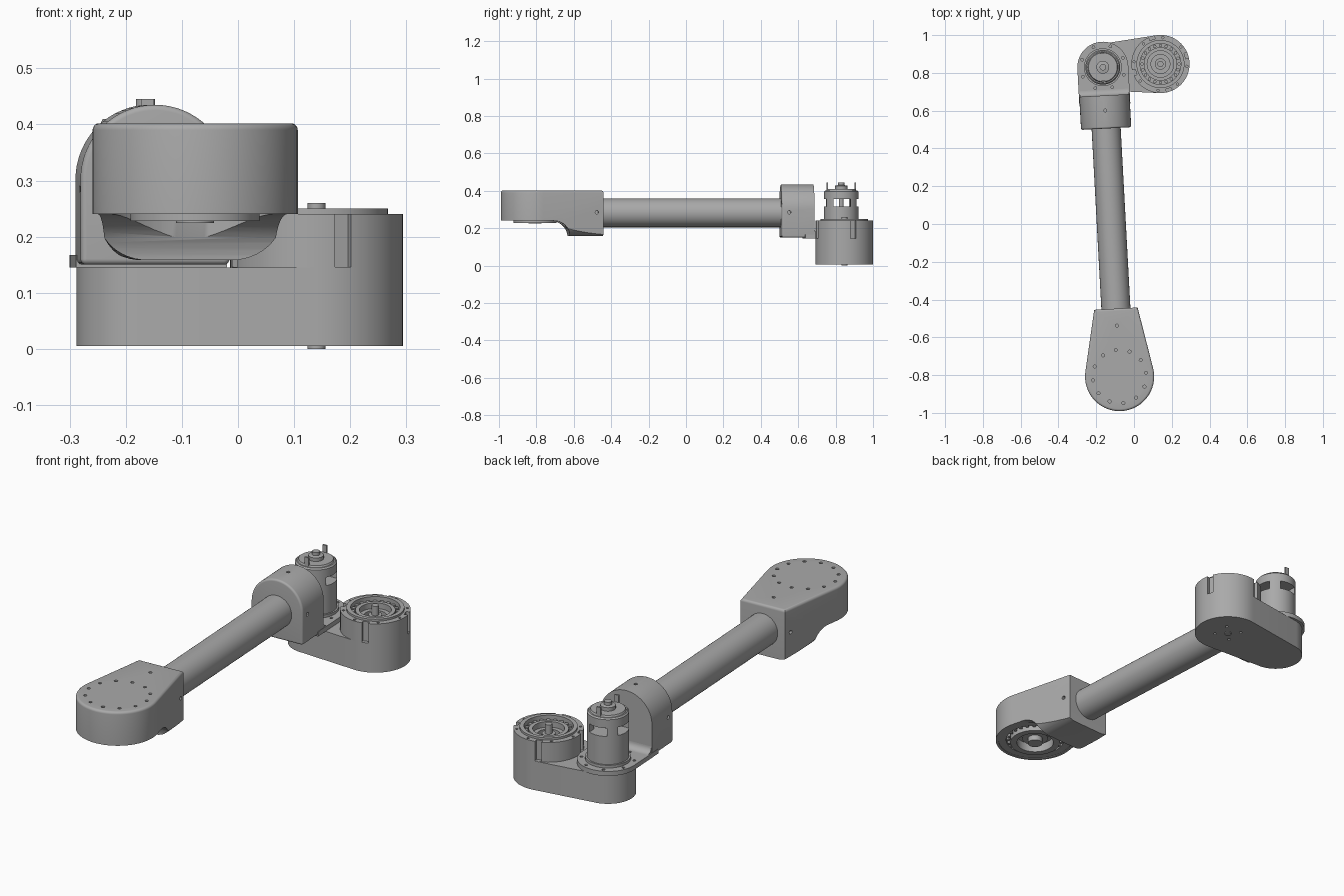
import bpy, bmesh, math
from math import sin, cos, pi, radians
from mathutils import Matrix, Vector
from mathutils.geometry import convex_hull_2d

cube = bpy.data.objects.get("Cube")
if cube:
    bpy.data.objects.remove(cube, do_unlink=True)

grey = bpy.data.materials.new("plain_grey")
grey.use_nodes = True
grey.diffuse_color = (0.4, 0.4, 0.4, 1)
grey.node_tree.nodes["Principled BSDF"].inputs["Base Color"].default_value = (0.4, 0.4, 0.4, 1)

ELBOW = Vector((-0.165, 0.83, 0))   # axis the arm swings on
SHAFT = Vector((0.14, 0.847, 0))    # axis of the base drum
ARM = Matrix.Translation(ELBOW) @ Matrix.Rotation(radians(3.1), 4, "Z")
HEAD_Y = -1.64                      # head axis along the arm


# ---------- helpers ----------
def add(name, bm, matrix=Matrix()):
    bmesh.ops.recalc_face_normals(bm, faces=bm.faces)
    mesh = bpy.data.meshes.new(name)
    bm.to_mesh(mesh)
    bm.free()
    mesh.materials.append(grey)
    ob = bpy.data.objects.new(name, mesh)
    ob.matrix_world = matrix
    bpy.context.collection.objects.link(ob)
    return ob


def select(ob):
    bpy.ops.object.select_all(action="DESELECT")
    ob.select_set(True)
    bpy.context.view_layer.objects.active = ob


def smooth(ob):
    select(ob)
    bpy.ops.object.shade_smooth_by_angle(angle=radians(30))


def boolean(ob, cutter, operation="DIFFERENCE"):
    cutter.hide_render = True
    mod = ob.modifiers.new("cut", "BOOLEAN")
    mod.operation, mod.object, mod.solver = operation, cutter, "EXACT"
    select(ob)
    bpy.ops.object.modifier_apply(modifier=mod.name)
    bpy.data.objects.remove(cutter, do_unlink=True)


def arc(cx, cy, rx, ry, a, b, n=12):
    steps = [radians(a + (b - a) * i / n) for i in range(n + 1)]
    return [(cx + rx * cos(t), cy + ry * sin(t)) for t in steps]


def circle(c, r, n=64):
    return arc(c[0], c[1], r, r, 0, 360 - 360 / n, n - 1)


def hull(points):
    return [points[i] for i in convex_hull_2d([Vector(p) for p in points])]


def prism(name, outline, lo, hi, axis="Z", matrix=Matrix(), rim=None, width=0.0):
    """Extrude an outline along an axis; optionally round the lo or hi rim."""
    place = {"X": lambda p, d: (d, *p), "Y": lambda p, d: (p[0], d, p[1]),
             "Z": lambda p, d: (*p, d)}[axis]
    bm = bmesh.new()
    ends = [[bm.verts.new(place(p, d)) for p in outline] for d in (lo, hi)]
    caps = [bm.faces.new(e) for e in ends]
    for i in range(len(outline)):
        j = (i + 1) % len(outline)
        bm.faces.new((ends[0][i], ends[0][j], ends[1][j], ends[1][i]))
    bmesh.ops.recalc_face_normals(bm, faces=bm.faces)
    if rim is not None:
        bmesh.ops.bevel(bm, geom=list(caps[rim].edges), offset=width, segments=5,
                        profile=0.5, affect="EDGES", clamp_overlap=True)
    return add(name, bm, matrix)


def lathe(name, profile, matrix, n=64):
    bm = bmesh.new()
    verts = [bm.verts.new((r, 0, z)) for r, z in profile]
    edges = [bm.edges.new(pair) for pair in zip(verts, verts[1:])]
    bmesh.ops.spin(bm, geom=verts + edges, axis=(0, 0, 1), cent=(0, 0, 0),
                   angle=2 * pi, steps=n)
    bmesh.ops.remove_doubles(bm, verts=bm.verts, dist=0.0001)
    return add(name, bm, matrix)


def pegs(name, spots, r, length, matrix=Matrix(), axis="Z", n=12):
    """Several equal small cylinders in one object."""
    turn = Matrix.Rotation(pi / 2, 4, "Y") if axis == "X" else Matrix()
    bm = bmesh.new()
    for spot in spots:
        bmesh.ops.create_cone(bm, cap_ends=True, segments=n, radius1=r, radius2=r,
                              depth=length, matrix=Matrix.Translation(spot) @ turn)
    return add(name, bm, matrix)


def boxes(name, items, matrix=Matrix()):
    """Boxes given as (size, placement matrix)."""
    bm = bmesh.new()
    for size, place in items:
        bmesh.ops.create_cube(bm, size=1, matrix=place @ Matrix.Diagonal((*size, 1)))
    return add(name, bm, matrix)


def ring(c, r, z, n, start=0):
    return [(x, y, z) for x, y in arc(c[0], c[1], r, r, start, start + 360 - 360 / n, n - 1)]


def polar(angle, r, z):
    return Matrix.Rotation(radians(angle), 4, "Z") @ Matrix.Translation((r, 0, z))


# ---------- base: belt-shaped case and drum ----------
case = prism("base_case", hull(circle(ELBOW, 0.123) + circle(SHAFT, 0.154)), 0.005, 0.145)
boolean(case, pegs("case_holes", ring(SHAFT, 0.06, 0.005, 4, 45), 0.007, 0.03))
smooth(case)

drum_at = Matrix.Translation(SHAFT)
drum = lathe("base_drum", [
    (0, 0.19), (0.05, 0.19), (0.05, 0.21), (0.07, 0.21), (0.07, 0.237), (0.088, 0.237),
    (0.088, 0.222), (0.108, 0.222), (0.108, 0.25), (0.127, 0.25), (0.127, 0.24),
    (0.154, 0.24), (0.154, 0.143), (0, 0.143)], drum_at)
boolean(drum, boxes("drum_slots", [((0.04, 0.03, 0.1), polar(18 + 90 * i, 0.156, 0.196))
                                   for i in range(4)], drum_at))
boolean(drum, pegs("drum_holes", ring((0, 0), 0.14, 0.24, 8, 40), 0.006, 0.03, drum_at))
smooth(drum)
smooth(pegs("bearing_rollers", ring((0, 0), 0.098, 0.227, 20), 0.009, 0.014, drum_at))
smooth(pegs("drum_shaft", [(0, 0, 0.13)], 0.016, 0.26, drum_at, n=24))
smooth(pegs("shaft_collar", [(0, 0, 0.2)], 0.03, 0.03, drum_at, n=32))

# ---------- shoulder bracket: flange, arched block, fillet ----------
flange = prism("shoulder_flange", hull(circle((0, 0), 0.135) + [(-0.135, -0.2), (0.135, -0.2)]),
               0.145, 0.167, matrix=ARM)
boolean(flange, pegs("flange_holes", ring((0, 0), 0.117, 0.17, 8, 22), 0.007, 0.03, ARM))
smooth(flange)

arch = arc(0, 0.302, 0.133, 0.133, 0, 180, 32)
arch += arc(-0.123, 0.16, 0.01, 0.01, 180, 270, 4) + arc(0.123, 0.16, 0.01, 0.01, 270, 360, 4)
block = prism("shoulder_block", arch, -0.325, -0.15, "Y", ARM, rim=0, width=0.028)
boolean(block, pegs("block_side_holes", [(-0.13, -0.285, 0.285), (0.13, -0.285, 0.285)],
                    0.009, 0.05, ARM, "X"))
boolean(block, pegs("block_top_hole", [(0, -0.23, 0.43)], 0.008, 0.05, ARM))
back = prism("block_back_holes", [(0, 0)] and circle((0, 0.3), 0.001, 8), -0.16, -0.14, "Y", ARM)
bpy.data.objects.remove(back, do_unlink=True)
smooth(block)
fillet = [(-0.155, 0.165), (-0.155, 0.195)] + arc(-0.12, 0.197, 0.03, 0.03, 180, 270, 8) + [(-0.12, 0.165)]
smooth(prism("bracket_fillet", fillet, -0.13, 0.13, "X", ARM))

# ---------- motor ----------
motor = lathe("motor_can", [
    (0, 0.41), (0.076, 0.41), (0.08, 0.402), (0.086, 0.402), (0.092, 0.396),
    (0.092, 0.18), (0.1, 0.18), (0.1, 0.15), (0, 0.15)], ARM)
boolean(motor, boxes("motor_windows", [
    ((0.3, 0.09, 0.04), polar(a, 0, 0.335)) for a in (0,)], ARM))
boolean(motor, boxes("motor_windows", [
    ((0.3, 0.09, 0.04), polar(a, 0, 0.335)) for a in (90,)], ARM))
smooth(motor)
smooth(lathe("motor_hub", [(0, 0.445), (0.017, 0.445), (0.017, 0.43), (0.034, 0.427),
                           (0.034, 0.4), (0, 0.4)], ARM, 32))
smooth(pegs("motor_core", [(0, 0, 0.335)], 0.012, 0.06, ARM, n=24))
boxes("motor_terminals", [((0.022, 0.008, 0.05), Matrix.Translation((0, y, 0.42)))
                          for y in (-0.075, 0.075)], ARM)

# ---------- arm tube ----------
smooth(prism("arm_tube", circle((0, 0.282), 0.077, 48), -1.32, -0.3, "Y", ARM))

# ---------- head: teardrop shell with gearbox below ----------
head = prism("head_shell", hull(circle((0, HEAD_Y), 0.183) + [(-0.115, -1.28), (0.115, -1.28)]),
             0.158, 0.402, matrix=ARM, rim=1, width=0.012)
belly = arc(-0.075, 0.238, 0.09, 0.08, 180, 270) + arc(0.075, 0.238, 0.09, 0.08, 270, 360)
belly += [(0.3, 0.239), (0.3, 0.5), (-0.3, 0.5), (-0.3, 0.239)]
boolean(head, prism("belly_shape", belly, -2, -1, "Y", ARM), "INTERSECT")
throat = [(-2, 0.1), (-1.46, 0.1)] + arc(-1.55, 0.158, 0.09, 0.082, 0, 90) + [(-2, 0.24)]
boolean(head, prism("throat_cut", throat, -0.4, 0.4, "X", ARM))
boolean(head, prism("head_bore", circle((0, HEAD_Y), 0.17), 0.1, 0.31, matrix=ARM))
screws = ring((0, HEAD_Y), 0.142, 0.4, 12, 5) + [(0, -1.37, 0.4)]
boolean(head, pegs("head_screw_holes", screws, 0.008, 0.06, ARM))
boolean(head, pegs("head_side_holes", [(-0.12, -1.315, 0.285), (0.12, -1.315, 0.285)],
                   0.009, 0.06, ARM, "X"))
smooth(head)

head_at = ARM @ Matrix.Translation((0, HEAD_Y, 0))
smooth(lathe("head_gearbox", [
    (0, 0.224), (0.034, 0.224), (0.034, 0.25), (0.06, 0.25), (0.06, 0.27), (0.085, 0.27),
    (0.085, 0.228), (0.115, 0.228), (0.115, 0.262), (0.135, 0.262), (0.135, 0.243),
    (0.1705, 0.243), (0.1705, 0.312), (0, 0.312)], head_at))
smooth(pegs("head_rollers", ring((0, 0), 0.125, 0.254, 24), 0.008, 0.02, head_at))
